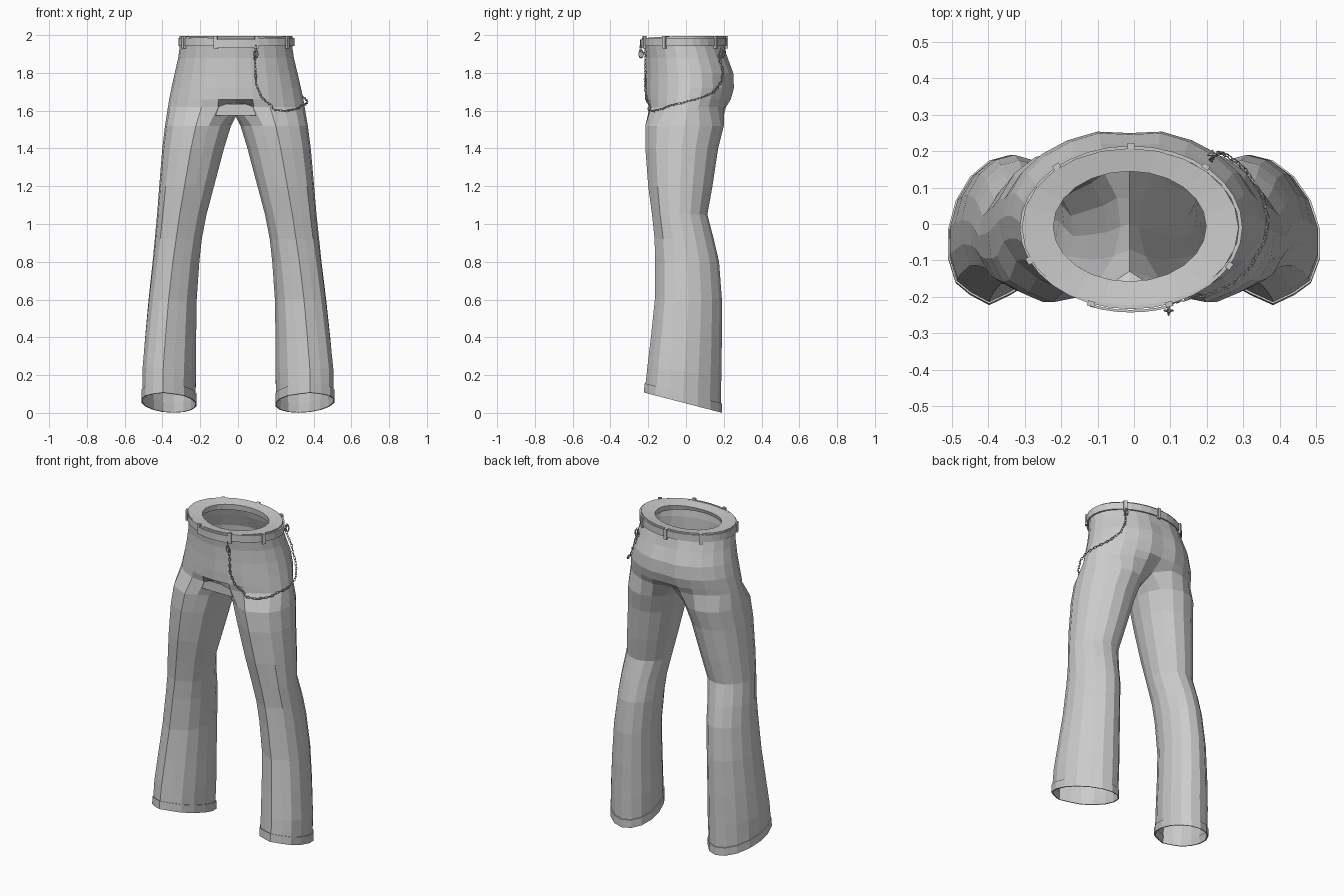
import bpy, bmesh
from math import sin, cos, pi, radians, atan2
from mathutils import Matrix, Vector
from mathutils.bvhtree import BVHTree

if "Cube" in bpy.data.objects:
    bpy.data.objects.remove(bpy.data.objects["Cube"], do_unlink=True)

GREY = (0.6, 0.6, 0.6, 1)
mat = bpy.data.materials.new("cloth grey")
mat.use_nodes = True
mat.diffuse_color = GREY
bsdf = mat.node_tree.nodes["Principled BSDF"]
bsdf.inputs["Base Color"].default_value = GREY
bsdf.inputs["Roughness"].default_value = 0.9


def finish(name, bm):
    bmesh.ops.recalc_face_normals(bm, faces=bm.faces)
    mesh = bpy.data.meshes.new(name)
    bm.to_mesh(mesh)
    bm.free()
    mesh.materials.append(mat)
    obj = bpy.data.objects.new(name, mesh)
    bpy.context.collection.objects.link(obj)
    return obj


def skin(bm, rows, wrap):
    """Bridge neighbouring rows of vertices with quads."""
    for a, b in zip(rows, rows[1:]):
        n = len(a)
        for i in range(n if wrap else n - 1):
            k = (i + 1) % n
            bm.faces.new((a[i], a[k], b[k], b[i]))


def oval(t, z, rx, front, back):
    """Point on a waist oval, t = 0 at the front centre."""
    mid, ry = (front + back) / 2, (back - front) / 2
    return Vector((rx * sin(t), mid - ry * cos(t), z))


def add_box(bm, loc, size, turn=0):
    m = Matrix.Translation(loc) @ Matrix.Rotation(turn, 4, 'Z') @ Matrix.Diagonal((*size, 1))
    bmesh.ops.create_cube(bm, size=1, matrix=m)


# Trousers: one half is lofted, then mirrored
bm = bmesh.new()
HALF = 12
# z, half width, front y, back y: inner lip, top rim, hips
hip_sections = [
    (1.95, 0.215, -0.165, 0.148), (1.985, 0.21, -0.158, 0.145), (1.995, 0.298, -0.228, 0.208),
    (1.94, 0.298, -0.222, 0.207), (1.88, 0.306, -0.215, 0.228), (1.80, 0.325, -0.215, 0.258),
    (1.72, 0.343, -0.217, 0.262), (1.66, 0.355, -0.216, 0.245), (1.62, 0.362, -0.214, 0.232)]
rows = []
for z, rx, front, back in hip_sections:
    row = []
    for j in range(HALF + 1):
        p = oval(pi * j / HALF, z, rx, front, back)
        if z > 1.98:
            p.z -= 0.012 * max(0, cos(pi * j / HALF)) ** 2
        if z < 1.9 and j == HALF:
            p.y -= 0.012                       # cleft at the seat
        row.append(bm.verts.new(p))
    rows.append(row)
skin(bm, rows, False)

# Crotch line joins the front and back of the last hip row
saddle = rows[-1]
saddle[0].co = (0, -0.13, 1.635)
saddle[1].co.y = -0.192
saddle[HALF].co = (0, 0.15, 1.60)
saddle[HALF - 1].co.y -= 0.012
crotch = [bm.verts.new(p) for p in ((0, 0.07, 1.58), (0, 0, 1.57), (0, -0.07, 1.59))]

# Leg: z, inner x, outer x, front y, back y, twist, tilt of the section
leg_sections = [
    (1.52, 0.025, 0.378, -0.215, 0.200, 0.01, 0), (1.40, 0.062, 0.393, -0.215, 0.170, 0.01, 0),
    (1.20, 0.115, 0.410, -0.200, 0.140, 0.01, 0), (1.05, 0.155, 0.422, -0.180, 0.113, 0.01, 0),
    (0.92, 0.180, 0.435, -0.166, 0.147, 0.01, 0), (0.80, 0.193, 0.447, -0.164, 0.175, 0.015, 0),
    (0.60, 0.207, 0.470, -0.165, 0.190, 0.02, 0), (0.40, 0.210, 0.490, -0.185, 0.190, 0.025, 0.04),
    (0.22, 0.210, 0.505, -0.204, 0.187, 0.03, 0.13), (0.10, 0.214, 0.506, -0.214, 0.185, 0.03, 0.26),
    (0.10, 0.209, 0.511, -0.219, 0.190, 0.03, 0.26), (0.05, 0.209, 0.511, -0.223, 0.190, 0.03, 0.26),
    (0.05, 0.216, 0.504, -0.215, 0.183, 0.03, 0.26), (0.10, 0.218, 0.502, -0.210, 0.181, 0.03, 0.26)]
leg_rows = [saddle + crotch]
for z, xin, xout, front, back, twist, tilt in leg_sections:
    row = []
    for j in range(16):
        a = (j - 2) * pi / 8
        x = (xin + xout) / 2 + (xout - xin) / 2 * sin(a) + twist * cos(a)
        y = (front + back) / 2 - (back - front) / 2 * cos(a)
        if j in (1, 3):
            y += 0.012                         # pressed crease stands proud
        row.append(bm.verts.new((x, y, z - tilt * y)))
    leg_rows.append(row)
skin(bm, leg_rows, True)
bmesh.ops.recalc_face_normals(bm, faces=bm.faces)
surface = BVHTree.FromBMesh(bm)
bmesh.ops.mirror(bm, geom=bm.verts[:] + bm.edges[:] + bm.faces[:], matrix=Matrix(),
                 axis='X', merge_dist=0.0001)
for v in bm.verts:                             # stance leans slightly to one side
    v.co.x -= 0.012 * (1 - min(1, abs(v.co.x) / 0.51) ** 4)
finish("trousers", bm)


# Belt and its overlapping tongue
def strap(name, start, end, steps, z0, z1, inner, outer, closed):
    bm = bmesh.new()
    profile = [(z0, inner), (z0, outer), (z1, outer), (z1, inner)]
    rows = []
    for i in range(steps if closed else steps + 1):
        t = radians(start + (end - start) * i / steps)
        rows.append([bm.verts.new(oval(t, z, 0.298 + o, -0.226 - o, 0.207 + o) - Vector((0.008, 0, 0)))
                     for z, o in profile])
    if closed:
        rows.append(rows[0])
    skin(bm, rows, True)
    if not closed:
        bm.faces.new(rows[0])
        bm.faces.new(rows[-1])
    return finish(name, bm)


strap("belt", 0, 360, 32, 1.942, 1.986, -0.002, 0.008, True)
strap("belt_tongue", -21, 20, 6, 1.932, 1.977, 0.010, 0.017, False)

# Belt loops
bm = bmesh.new()
for deg in (-66, -21, 20, 62, 138, 180, 222):
    t = radians(deg)
    p = oval(t, 1.962, 0.306, -0.234, 0.215)
    out = Vector((p.x / 0.306 ** 2, (p.y + 0.01) / 0.225 ** 2, 0))
    p.x -= 0.008
    add_box(bm, p, (0.02, 0.014, 0.066), atan2(out.y, out.x) + pi / 2)
finish("belt_loops", bm)

# Flat gusset below the front panel
bm = bmesh.new()
front, back = [[bm.verts.new((x - 0.012, y, z)) for x, z in
                ((-0.085, 1.635), (0.085, 1.635), (0.107, 1.575), (-0.107, 1.575))]
               for y in (-0.192, -0.186)]
skin(bm, [front, back], True)
bm.faces.new(front)
bm.faces.new(back)
finish("crotch_gusset", bm)

# Hanging chain: path hugs the cloth, links alternate by a quarter turn
path = [Vector(p) for p in (
    (0.095, -0.24, 1.935), (0.095, -0.23, 1.85), (0.10, -0.23, 1.74), (0.13, -0.23, 1.67),
    (0.20, -0.23, 1.62), (0.27, -0.20, 1.61), (0.33, -0.13, 1.62), (0.365, -0.02, 1.64),
    (0.35, 0.07, 1.665), (0.31, 0.16, 1.70), (0.27, 0.205, 1.76), (0.235, 0.21, 1.84),
    (0.21, 0.175, 1.935))]
points, carry, STEP = [], 0.0, 0.019
for a, b in zip(path, path[1:]):
    length = (b - a).length
    while carry < length:
        points.append(a.lerp(b, carry / length))
        carry += STEP
    carry -= length
for i, p in enumerate(points):
    if p.z < 1.91:
        hit, normal, _, _ = surface.find_nearest(p)
        if normal.dot(Vector((hit.x - 0.1, hit.y, 0))) < 0:
            normal = -normal
        points[i] = hit + normal * 0.011


def add_link(bm, centre, along, roll, long, wide, thick):
    m = (Matrix.Translation(centre) @ along.to_track_quat('X', 'Z').to_matrix().to_4x4()
         @ Matrix.Rotation(roll, 4, 'X'))
    rings = []
    for i in range(8):
        u = i * pi / 4
        rings.append([bm.verts.new(m @ Vector((
            (long + thick * cos(w)) * cos(u), (wide + thick * cos(w)) * sin(u), thick * sin(w))))
            for w in (0, pi / 2, pi, 3 * pi / 2)])
    skin(bm, rings + [rings[0]], True)


bm = bmesh.new()
for i, p in enumerate(points):
    along = points[min(i + 1, len(points) - 1)] - points[max(i - 1, 0)]
    add_link(bm, p, along, (i % 2) * pi / 2 + pi / 4, 0.012, 0.006, 0.002)
finish("chain", bm)

# Clips at both ends of the chain
bm = bmesh.new()
for p in (Vector((0.095, -0.238, 1.90)), Vector((0.215, 0.19, 1.90))):
    add_link(bm, p, Vector((0, 0.01, 1)), pi / 2, 0.022, 0.012, 0.003)
    add_link(bm, p, Vector((0, 0.01, 1)), 0, 0.022, 0.012, 0.003)
finish("chain_clips", bm)
